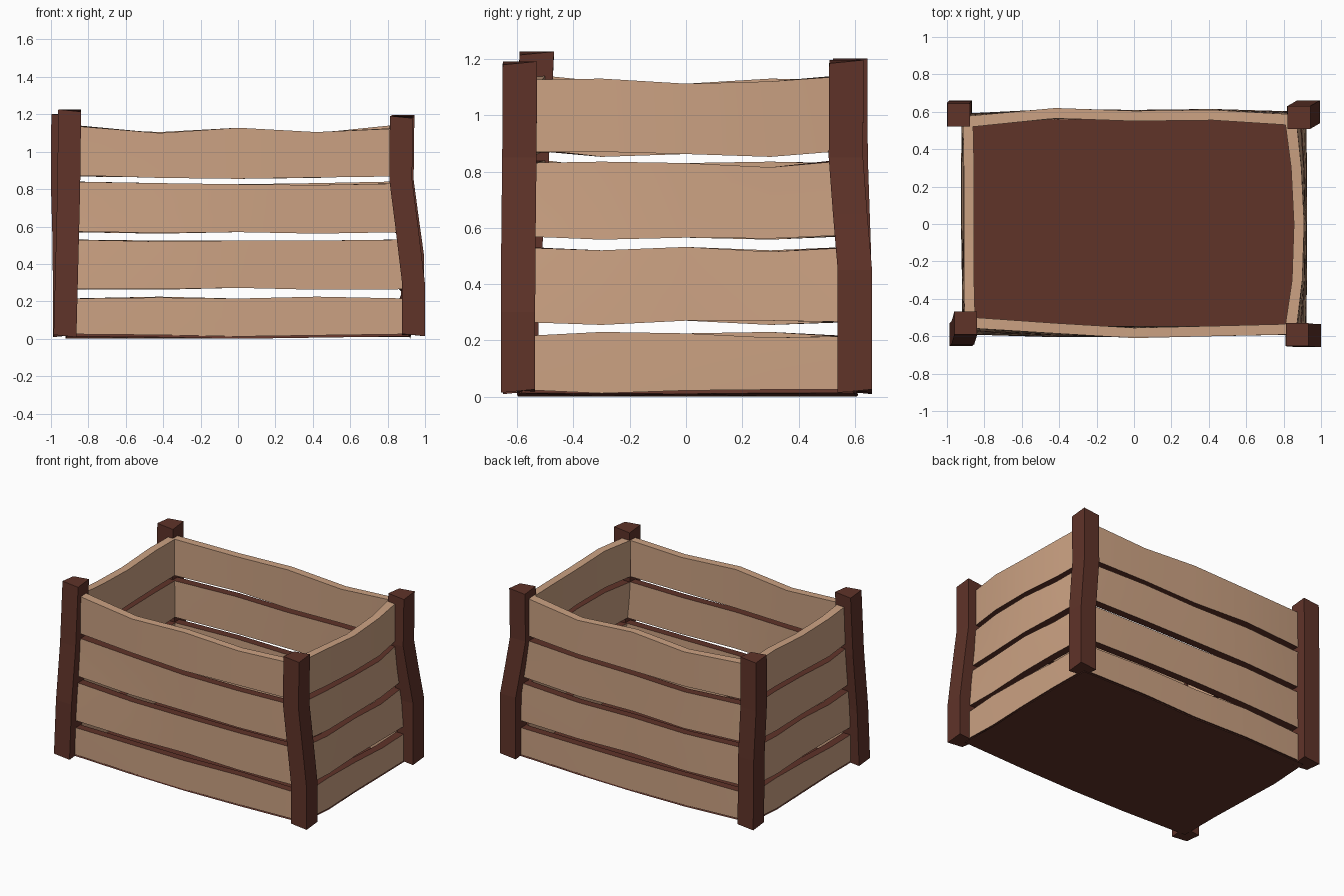
import bpy, bmesh
from mathutils import Vector

if "Cube" in bpy.data.objects:
    bpy.data.objects.remove(bpy.data.objects["Cube"])


def material(name, rgb):
    m = bpy.data.materials.new(name)
    m.diffuse_color = (*rgb, 1)
    m.use_nodes = True
    m.node_tree.nodes["Principled BSDF"].inputs["Base Color"].default_value = m.diffuse_color
    return m


TAN = material("pale_wood", (0.60, 0.36, 0.225))
BROWN = material("dark_wood", (0.115, 0.033, 0.022))


def finish(name, bm, mats, smooth=False):
    bmesh.ops.recalc_face_normals(bm, faces=bm.faces)
    me = bpy.data.meshes.new(name)
    bm.to_mesh(me)
    bm.free()
    for m in mats:
        me.materials.append(m)
    ob = bpy.data.objects.new(name, me)
    bpy.context.collection.objects.link(ob)
    if smooth:
        bpy.ops.object.select_all(action='DESELECT')
        ob.select_set(True)
        bpy.context.view_layer.objects.active = ob
        bpy.ops.object.shade_smooth_by_angle(angle=0.5)
    return ob


# Outer wall outline at the foot and at the rim, counterclockwise from front left
FOOT = [(-.92, -.59), (-.42, -.605), (0, -.60), (.42, -.60),
        (.92, -.59), (.925, -.3), (.925, 0), (.925, .3),
        (.92, .60), (.42, .615), (0, .61), (-.42, .615),
        (-.92, .59), (-.925, .3), (-.925, 0), (-.92, -.3)]
RIM = [(-.905, -.555), (-.42, -.585), (0, -.61), (.42, -.60),
       (.865, -.59), (.90, -.3), (.91, 0), (.895, .3),
       (.865, .585), (.42, .61), (0, .605), (-.42, .62),
       (-.915, .575), (-.91, .3), (-.91, 0), (-.91, -.3)]
THICK = 0.055


def wall_point(i, z, inset):
    t = min(max((z - 0.15) / 0.75, 0), 1)
    t = t * t * (3 - 2 * t)
    p = Vector(FOOT[i]).lerp(Vector(RIM[i]), t)
    side, corner = i // 4, i % 4 == 0
    if corner or side in (0, 2):
        p.y -= inset if p.y > 0 else -inset
    if corner or side in (1, 3):
        p.x -= inset if p.x > 0 else -inset
    return Vector((p.x, p.y, z))


# Wavy lower and upper edge heights of each slat course (front 4, right 4 stations)
COURSES = [
    ([.025, .020, .012, .018, .025, .012, .022, .025],
     [.215, .220, .215, .225, .215, .230, .225, .210]),
    ([.265, .265, .272, .262, .265, .255, .270, .270],
     [.530, .520, .525, .525, .530, .520, .532, .515]),
    ([.575, .565, .570, .562, .570, .558, .565, .562],
     [.840, .832, .826, .822, .830, .835, .830, .815]),
    ([.875, .860, .855, .862, .868, .870, .862, .852],
     [1.140, 1.100, 1.128, 1.105, 1.125, 1.130, 1.112, 1.120]),
]

# Slat courses: closed rings with dark cut edges, pale on the rim
N = 16
for c, (low, high) in enumerate(COURSES):
    bm = bmesh.new()
    grid = []
    for inset in (0, THICK):
        for f in (0, 0.5, 1):
            zs = [low[i % 8] * (1 - f) + high[i % 8] * f for i in range(N)]
            grid.append([bm.verts.new(wall_point(i, zs[i], inset)) for i in range(N)])
    strips = [(0, 1, 0), (1, 2, 0), (3, 4, 0), (4, 5, 0),
              (0, 3, 1), (2, 5, 0 if c == 3 else 1)]
    for a, b, mat in strips:
        for i in range(N):
            j = (i + 1) % N
            face = bm.faces.new((grid[a][i], grid[a][j], grid[b][j], grid[b][i]))
            face.material_index = mat
    finish(f"slat_course_{c + 1}", bm, (TAN, BROWN), True)

# Floor panel closing the underside
bm = bmesh.new()
low = COURSES[0][0]
under = [bm.verts.new(wall_point(i, low[i % 8] - 0.012, 0.004)) for i in range(N)]
upper = [bm.verts.new(wall_point(i, 0.04, 0.02)) for i in range(N)]
bm.faces.new(under)
bm.faces.new(upper)
for i in range(N):
    j = (i + 1) % N
    bm.faces.new((under[i], under[j], upper[j], upper[i]))
finish("floor_panel", bm, (BROWN,))


# Bent corner posts: centre line as (z, x, y)
POSTS = {
    "front_left_post": [(.015, -.925, -.59), (.4, -.915, -.582), (.8, -.905, -.55), (1.22, -.90, -.53)],
    "front_right_post": [(.02, .938, -.597), (.3, .938, -.597), (.6, .902, -.595), (.85, .87, -.592), (1.185, .873, -.59)],
    "back_right_post": [(.02, .933, .60), (.45, .933, .60), (.65, .905, .583), (.85, .878, .568), (1.19, .882, .57)],
    "back_left_post": [(.015, -.928, .60), (.5, -.93, .597), (.85, -.94, .585), (1.195, -.937, .583)],
}
HALF = 0.061
for name, path in POSTS.items():
    bm = bmesh.new()
    rings = []
    for k, (z, x, y) in enumerate(path):
        tilt = 0.006 if k in (0, len(path) - 1) else 0
        rings.append([bm.verts.new((x + sx * HALF, y + sy * HALF, z + tilt * sx * sy))
                      for sx, sy in ((-1, -1), (1, -1), (1, 1), (-1, 1))])
    for a, b in zip(rings, rings[1:]):
        for i in range(4):
            j = (i + 1) % 4
            bm.faces.new((a[i], a[j], b[j], b[i]))
    bm.faces.new(rings[0])
    bm.faces.new(rings[-1])
    finish(name, bm, (BROWN,))
